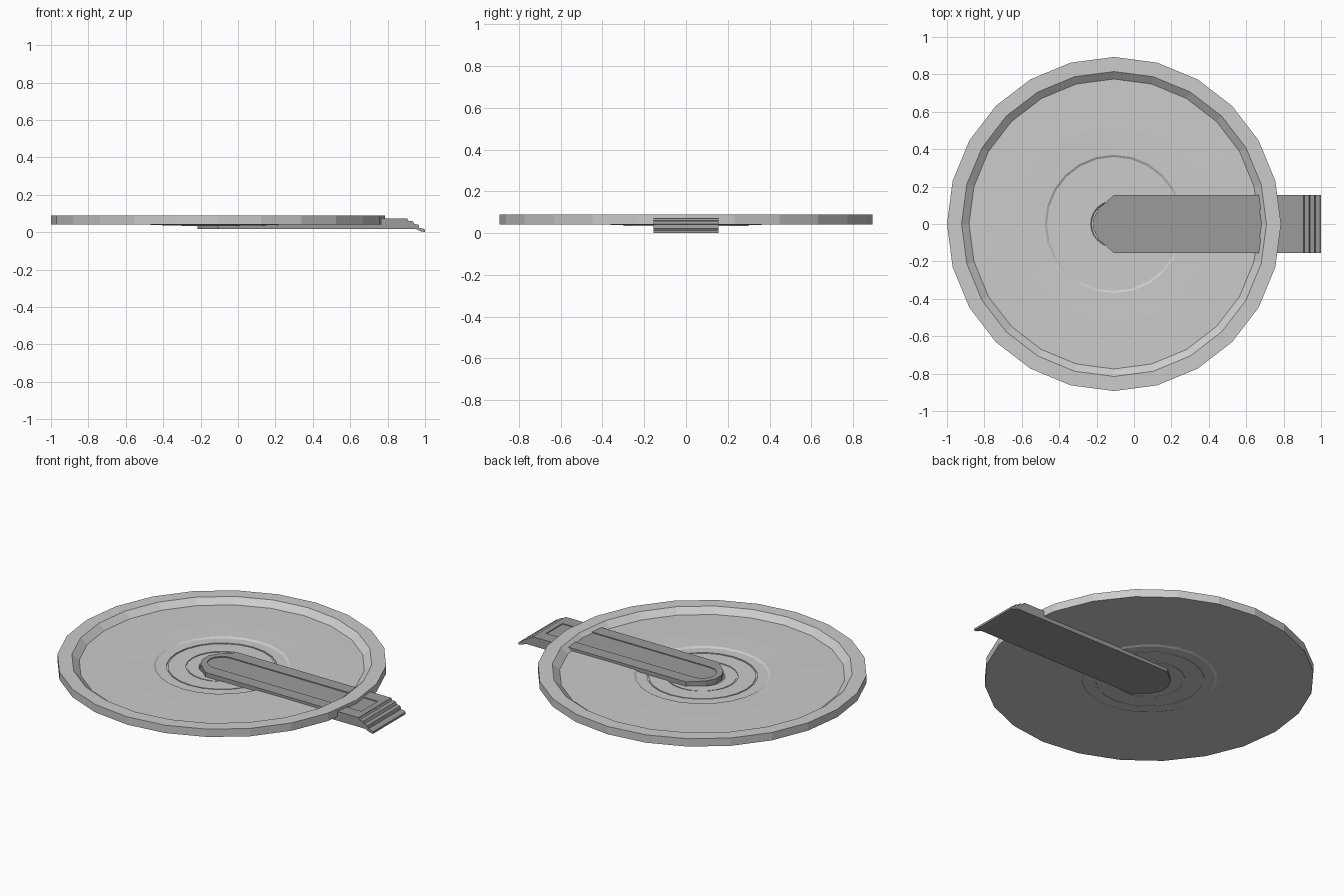
import bpy, bmesh, math

if "Cube" in bpy.data.objects:
    bpy.data.objects.remove(bpy.data.objects["Cube"])

CX = -0.107  # disc axis


def make_object(name, bm, mat=None):
    bmesh.ops.recalc_face_normals(bm, faces=bm.faces)
    me = bpy.data.meshes.new(name)
    bm.to_mesh(me)
    bm.free()
    ob = bpy.data.objects.new(name, me)
    bpy.context.collection.objects.link(ob)
    if mat:
        me.materials.append(mat)
    return ob


def lathe(name, profile, sides, cx):
    """Revolve an (r, z) profile that starts and ends on the axis."""
    bm = bmesh.new()
    vs = [bm.verts.new((r, 0, z)) for r, z in profile]
    es = [bm.edges.new(p) for p in zip(vs, vs[1:])]
    bmesh.ops.spin(bm, geom=vs + es, cent=(0, 0, 0), axis=(0, 0, 1),
                   angle=math.tau, steps=sides, use_merge=False)
    bmesh.ops.remove_doubles(bm, verts=bm.verts, dist=1e-4)
    bmesh.ops.translate(bm, verts=bm.verts, vec=(cx, 0, 0))
    return make_object(name, bm)


def prism(name, points, offset, mat=None):
    """Extrude a closed polygon of 3D points along an offset."""
    bm = bmesh.new()
    face = bm.faces.new([bm.verts.new(p) for p in points])
    ext = bmesh.ops.extrude_face_region(bm, geom=[face], use_keep_orig=True)
    moved = [g for g in ext['geom'] if isinstance(g, bmesh.types.BMVert)]
    bmesh.ops.translate(bm, verts=moved, vec=offset)
    return make_object(name, bm, mat)


dark = bpy.data.materials.new("dark_grey")
dark.diffuse_color = (0.33, 0.33, 0.33, 1)
dark.use_nodes = True
dark.node_tree.nodes["Principled BSDF"].inputs["Base Color"].default_value = dark.diffuse_color

# Dish with raised rim and concentric rings; top surface then underside
top = [(0, 0.040), (0.12, 0.040), (0.125, 0.046),
       (0.187, 0.046), (0.187, 0.043), (0.195, 0.043), (0.195, 0.048),
       (0.292, 0.048), (0.292, 0.044), (0.300, 0.044), (0.300, 0.049),
       (0.358, 0.049), (0.370, 0.056), (0.52, 0.058),
       (0.775, 0.056), (0.815, 0.088), (0.893, 0.088)]
bottom = [(0.893, 0.041), (0.70, 0.041), (0.370, 0.043), (0.358, 0.038),
          (0.300, 0.038), (0.300, 0.035), (0.292, 0.035), (0.292, 0.037),
          (0.195, 0.037), (0.195, 0.033), (0.187, 0.033), (0.187, 0.035),
          (0, 0.035)]
lathe("dish", top + bottom, 24, CX)

# Arm body with a faceted inner end
W, Z0, Z1 = 0.155, 0.017, 0.072
half = [(0.905, W), (CX, W), (-0.187, 0.085)]
outline = half + [(-0.217, 0.03), (-0.217, -0.03)] + [(x, -y) for x, y in reversed(half)]
arm = prism("arm", [(x, y, Z0) for x, y in outline], (0, 0, Z1 - Z0), dark)

# Shallow round-ended panel recessed in the arm top
panel = [(0.87, -0.078), (0.87, 0.078)]
for i in range(9):
    a = math.pi / 2 + math.pi * i / 8
    panel.append((CX + 0.078 * math.cos(a), 0.078 * math.sin(a)))
cutter = prism("panel_cutter", [(x, y, Z1 - 0.005) for x, y in panel], (0, 0, 0.05))
cutter.hide_render = True
cutter.hide_set(True)
cut = arm.modifiers.new("panel", 'BOOLEAN')
cut.operation = 'DIFFERENCE'
cut.object = cutter

# Stepped tip sloping down to the ground
steps = [(0.905, Z0), (0.905, 0.070), (0.912, 0.060), (0.935, 0.058),
         (0.942, 0.043), (0.965, 0.040), (0.970, 0.022), (0.990, 0.019),
         (1.0, 0.012), (1.0, 0.0), (0.975, 0.005), (0.95, Z0)]
prism("stepped_tip", [(x, -W, z) for x, z in steps], (0, 2 * W, 0), dark)
